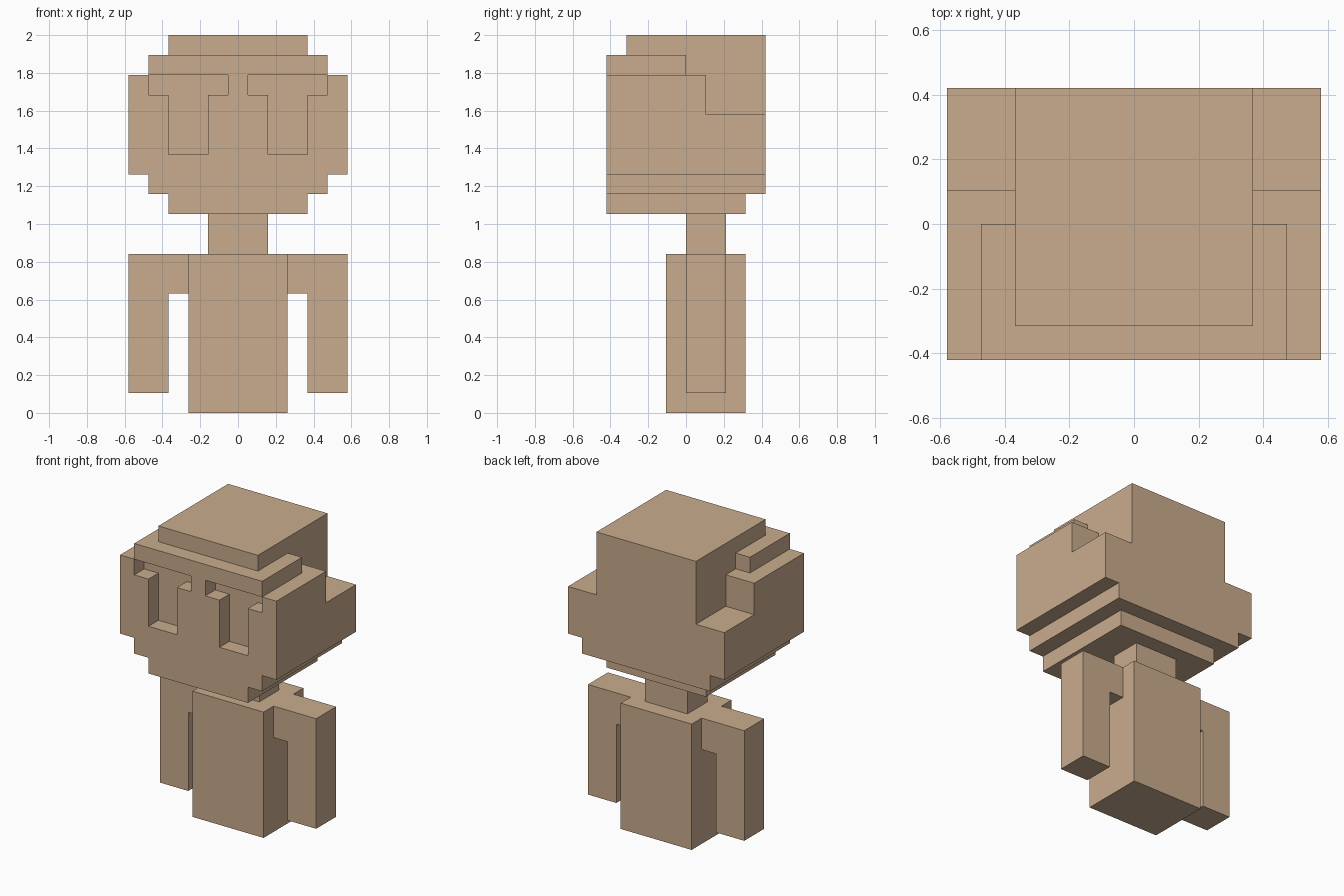
import bpy, bmesh
from mathutils import Vector

if "Cube" in bpy.data.objects:
    bpy.data.objects.remove(bpy.data.objects["Cube"])

U = 2 / 19  # size of one block: the figure is 19 blocks tall

tan = bpy.data.materials.new("warm_tan")
tan.diffuse_color = (0.584, 0.413, 0.266, 1)
tan.use_nodes = True
tan.node_tree.nodes["Principled BSDF"].inputs["Base Color"].default_value = tan.diffuse_color


def box(x0, x1, y0, y1, z0, z1):
    """Set of block cells; x counts block centres from the middle, inclusive."""
    return {(x, y, z) for x in range(x0, x1 + 1)
            for y in range(y0, y1) for z in range(z0, z1)}


def both(x0, x1, *yz):
    """The same box on the left and the right."""
    return box(x0, x1, *yz) | box(-x1, -x0, *yz)


# Head: stepped chin, wide middle, cap
head = (box(-3, 3, -4, 3, 10, 11) | box(-4, 4, -4, 4, 11, 12)
        | box(-5, 5, -4, 4, 12, 17) | box(-3, 3, -4, 4, 17, 18)
        | box(-4, 4, -4, 0, 17, 18) | box(-3, 3, -3, 4, 18, 19))
# Lowered rear corners and T-shaped eye recesses
head -= both(4, 5, 1, 4, 15, 17)
head -= both(1, 4, -4, -3, 16, 17) | both(2, 3, -4, -3, 13, 16)

parts = {
    "head": head,
    "neck": box(-1, 1, 0, 2, 8, 10),
    "body": box(-2, 2, -1, 3, 0, 8),
}
# Arms: short shoulder and hanging forearm
for side, s in (("left", -1), ("right", 1)):
    arm = box(3, 3, 0, 2, 6, 8) | box(4, 5, 0, 2, 1, 8)
    parts[side + "_arm"] = {(s * x, y, z) for x, y, z in arm}

solid = set().union(*parts.values())


def build(name, cells):
    """Skin the cells, leaving out faces hidden against other blocks."""
    bm = bmesh.new()
    for c in cells:
        centre = Vector((c[0], c[1] + 0.5, c[2] + 0.5))
        for axis in range(3):
            for sign in (-1, 1):
                n = Vector((0, 0, 0))
                n[axis] = sign
                if tuple(int(c[i] + n[i]) for i in range(3)) in solid:
                    continue
                a = Vector((0, 0, 0))
                a[(axis + 1) % 3] = 0.5
                b = n.cross(a)
                m = centre + n * 0.5
                bm.faces.new([bm.verts.new((m + d) * U)
                              for d in (-a - b, a - b, a + b, b - a)])
    bmesh.ops.remove_doubles(bm, verts=bm.verts, dist=0.001)
    mesh = bpy.data.meshes.new(name)
    bm.to_mesh(mesh)
    bm.free()
    mesh.materials.append(tan)
    bpy.context.collection.objects.link(bpy.data.objects.new(name, mesh))


for part_name, part_cells in parts.items():
    build(part_name, part_cells)
